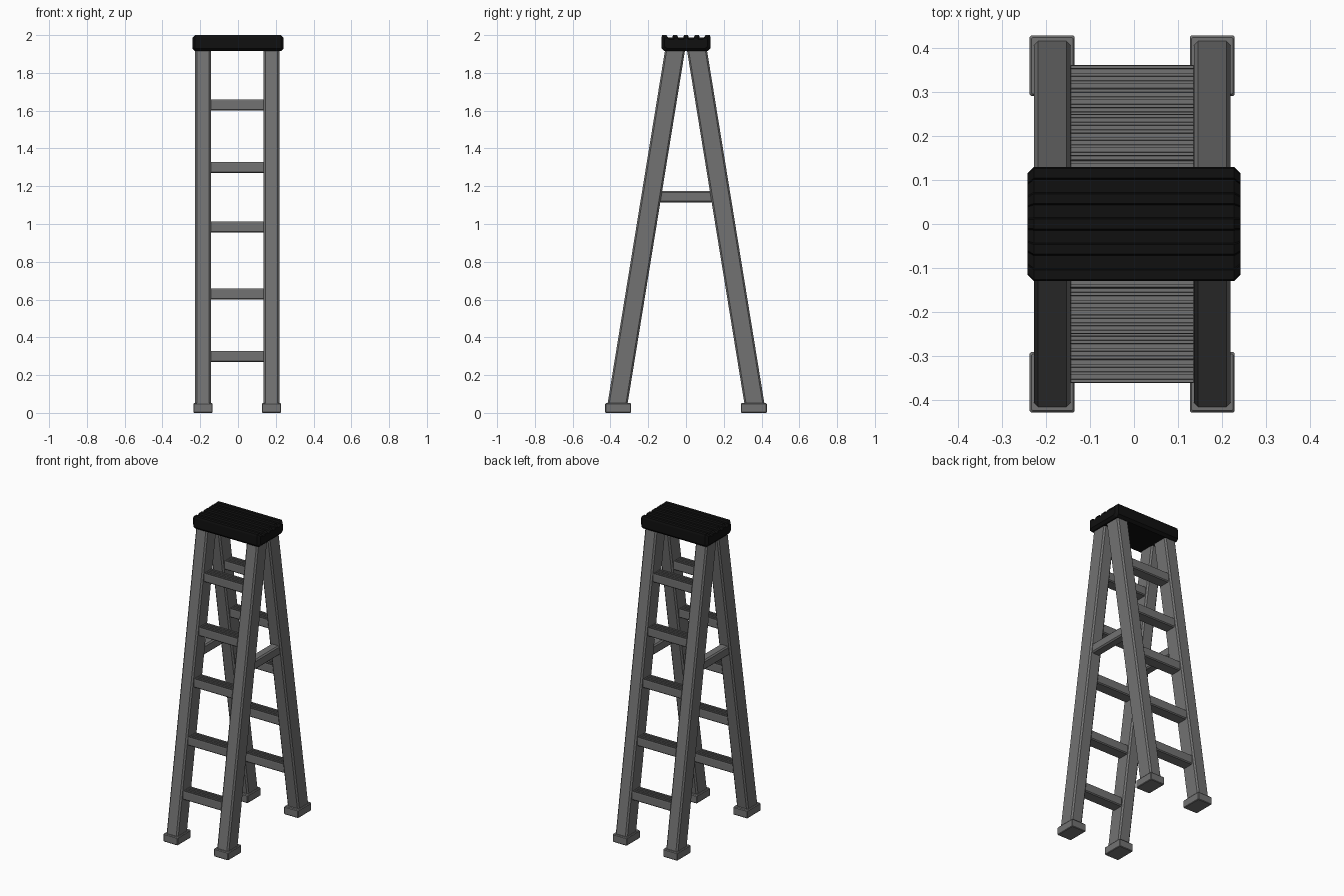
import bpy, bmesh

if "Cube" in bpy.data.objects:
    bpy.data.objects.remove(bpy.data.objects["Cube"])


def material(name, rgb):
    m = bpy.data.materials.new(name)
    m.diffuse_color = (*rgb, 1)
    m.use_nodes = True
    m.node_tree.nodes["Principled BSDF"].inputs["Base Color"].default_value = m.diffuse_color
    return m


GREY = material("grey metal", (0.17, 0.17, 0.17))
BLACK = material("black plastic", (0.005, 0.005, 0.005))
CX = -0.004                      # the frame sits slightly left of the cap
RAIL_X = 0.1815


def loft(name, sections, mat):
    """Skin a list of matching closed sections and cap both ends."""
    bm = bmesh.new()
    rings = [[bm.verts.new(p) for p in s] for s in sections]
    n = len(rings[0])
    for a, b in zip(rings, rings[1:]):
        for i in range(n):
            j = (i + 1) % n
            bm.faces.new((a[i], a[j], b[j], b[i]))
    bm.faces.new(rings[0][::-1])
    bm.faces.new(rings[-1])
    bmesh.ops.recalc_face_normals(bm, faces=bm.faces)
    me = bpy.data.meshes.new(name)
    bm.to_mesh(me)
    bm.free()
    me.materials.append(mat)
    ob = bpy.data.objects.new(name, me)
    bpy.context.collection.objects.link(ob)
    return ob


def octagon(w, d, c):
    """Rectangle with cut corners."""
    a, b = w / 2, d / 2
    return [(-a + c, -b), (a - c, -b), (a, -b + c), (a, b - c),
            (a - c, b), (-a + c, b), (-a, b - c), (-a, -b + c)]


def rail_y(z):
    """Centre of the leaning rail at height z (positive side)."""
    return 0.362 - (z - 0.05) * 0.1625


def ribbed_slab(name, x, y, w, d, z0, z1, groove, c, mat):
    """Slab along x with five raised ribs on top and chamfered ends."""
    h, b, s = (z1 - z0) / 2, d / 2, d / 9
    prof = [(-b, h - groove), (-b, -h + c), (-b + c, -h), (b - c, -h),
            (b, -h + c), (b, h - groove)]
    e = s * 0.12
    for i in range(5):           # ribs from back to front
        hi, lo = b - 2 * i * s, b - (2 * i + 1) * s
        if i:
            prof.append((hi, h - groove))
        prof += [(hi - e, h), (lo + e, h)]
        if i < 4:
            prof.append((lo, h - groove))
    ky, kz = 1 - 2 * c / d, 1 - c / h
    sections = []
    for px, sy, sz in ((-w / 2, ky, kz), (-w / 2 + c, 1, 1),
                       (w / 2 - c, 1, 1), (w / 2, ky, kz)):
        sections.append([(x + px, y + p * sy, (z0 + z1) / 2 + q * sz)
                         for p, q in prof])
    return loft(name, sections, mat)


# Top cap
ribbed_slab("top_cap", 0, 0, 0.484, 0.259, 1.915, 2.0, 0.012, 0.015, BLACK)

for sy, face in ((-1, "front"), (1, "back")):
    for sx, side in ((-1, "left"), (1, "right")):
        x = CX + sx * RAIL_X
        # Leaning rails with cut corners
        loft(f"{face}_{side}_rail",
             [[(x + p, sy * rail_y(z) + q, z) for p, q in octagon(0.083, 0.106, 0.009)]
              for z in (0.03, 1.935)], GREY)
        # Feet
        loft(f"{face}_{side}_foot",
             [[(x + p, sy * 0.359 + q, z) for p, q in octagon(0.102 - i, 0.137 - i, 0.003)]
              for z, i in ((0, 0.006), (0.004, 0), (0.047, 0), (0.052, 0.008))], GREY)
    # Rungs
    for k, z in enumerate((0.27, 0.60, 0.955, 1.27, 1.60)):
        ribbed_slab(f"{face}_rung_{k + 1}", CX, sy * rail_y(z + 0.03),
                    0.29, 0.078, z, z + 0.058, 0.007, 0.006, GREY)

# Spreader bars joining front and back rails
for sx, side in ((-1, "left"), (1, "right")):
    x = CX + sx * RAIL_X
    loft(f"{side}_spreader_bar",
         [[(x + p, y, 1.145 + q) for p, q in octagon(0.06, 0.062, 0.008)]
          for y in (-0.16, 0.16)], GREY)
